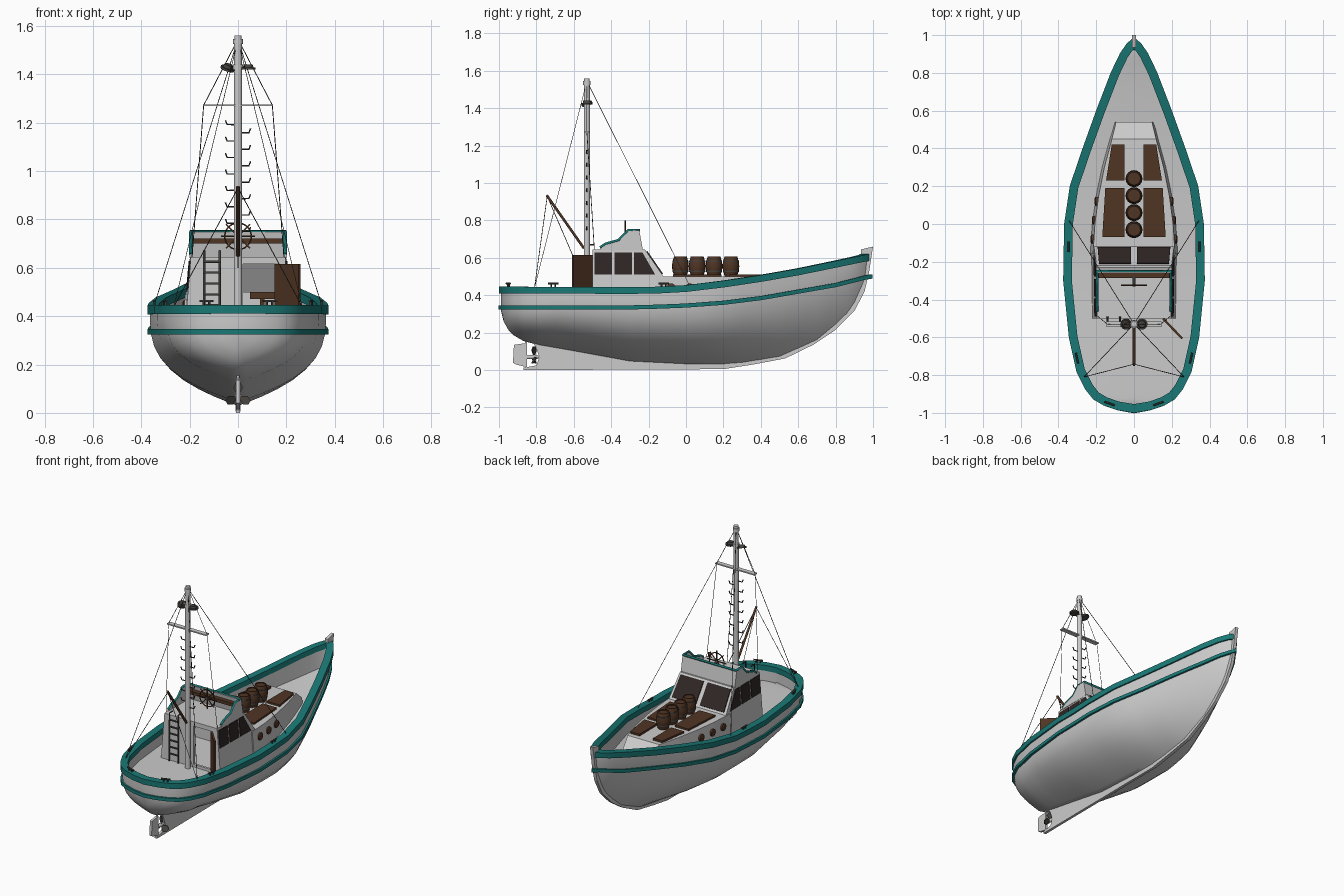
import bpy, bmesh, math
from mathutils import Vector, Euler

if "Cube" in bpy.data.objects:
    bpy.data.objects.remove(bpy.data.objects["Cube"])

def mat(name, c):
    m = bpy.data.materials.new(name)
    m.diffuse_color = (*c, 1)
    m.use_nodes = True
    m.node_tree.nodes["Principled BSDF"].inputs["Base Color"].default_value = m.diffuse_color
    return m

TEAL = mat("teal_paint", (0.01, 0.19, 0.18))
WOOD = mat("brown_wood", (0.08, 0.035, 0.017))
GLASS = mat("dark_glass", (0.03, 0.02, 0.018))
DARK = mat("dark_metal", (0.06, 0.055, 0.05))

def finish(name, bm, m=None, smooth=None):
    bmesh.ops.remove_doubles(bm, verts=bm.verts, dist=1e-5)
    bmesh.ops.recalc_face_normals(bm, faces=bm.faces)
    me = bpy.data.meshes.new(name)
    bm.to_mesh(me)
    bm.free()
    ob = bpy.data.objects.new(name, me)
    bpy.context.collection.objects.link(ob)
    if m:
        me.materials.append(m)
    if smooth:
        bpy.ops.object.select_all(action='DESELECT')
        ob.select_set(True)
        bpy.context.view_layer.objects.active = ob
        bpy.ops.object.shade_smooth_by_angle(angle=math.radians(smooth))
    return ob

def loft(name, rows, m=None, smooth=None, loop=False, ring=False, caps=False):
    """Skin a list of equally long point rows."""
    bm = bmesh.new()
    vs = [[bm.verts.new(p) for p in r] for r in rows]
    n, k = len(vs), len(vs[0])
    for i in range(n if loop else n - 1):
        for j in range(k if ring else k - 1):
            a, b = vs[i], vs[(i + 1) % n]
            bm.faces.new((a[j], b[j], b[(j + 1) % k], a[(j + 1) % k]))
    if caps:
        bm.faces.new(vs[0])
        bm.faces.new(vs[-1])
    return finish(name, bm, m, smooth)

def poly(name, pts, vec, m=None):
    """Polygon extruded by a vector."""
    v = Vector(vec)
    return loft(name, [[Vector(p) for p in pts], [Vector(p) + v for p in pts]], m, ring=True, caps=True)

def box(name, lo, hi, m=None):
    (a, b, c), (d, e, f) = lo, hi
    return poly(name, [(a, b, c), (d, b, c), (d, e, c), (a, e, c)], (0, 0, f - c), m)

def lathe(name, prof, loc, rot=(0, 0, 0), n=16, m=None):
    E = Euler(rot).to_matrix()
    rows = [[E @ Vector((r * math.cos(a), r * math.sin(a), z)) + Vector(loc)
             for a in (2 * math.pi * i / n for i in range(n))] for r, z in prof]
    return loft(name, rows, m, 40, ring=True, caps=True)

def wires(name, paths, r, m=None, res=1):
    cu = bpy.data.curves.new(name, 'CURVE')
    cu.dimensions = '3D'
    cu.bevel_depth, cu.bevel_resolution, cu.use_fill_caps = r, res, True
    for p in paths:
        s = cu.splines.new('POLY')
        s.points.add(len(p) - 1)
        for q, c in zip(s.points, p):
            q.co = (*c, 1)
    ob = bpy.data.objects.new(name, cu)
    bpy.context.collection.objects.link(ob)
    if m:
        cu.materials.append(m)
    bpy.ops.object.select_all(action='DESELECT')
    ob.select_set(True)
    bpy.context.view_layer.objects.active = ob
    bpy.ops.object.convert(target='MESH')

def interp(t, y):
    if y <= t[0][0]:
        return t[0][1]
    for (a, u), (b, v) in zip(t, t[1:]):
        if y <= b:
            return u + (v - u) * (y - a) / (b - a)
    return t[-1][1]

# hull lines: half width, keel, sheer, rubbing strake, section fullness
W = [(-.99, 0), (-.975, .09), (-.95, .16), (-.92, .21), (-.87, .25), (-.78, .295), (-.6, .335), (-.3, .365), (0, .36),
     (.2, .33), (.4, .262), (.6, .19), (.8, .113), (.9, .065), (.95, .03), (.975, 0)]
K = [(-.99, .32), (-.975, .26), (-.95, .215), (-.9, .165), (-.8, .135), (-.6, .1), (-.3, .045), (0, .03), (.25, .028),
     (.5, .065), (.7, .15), (.85, .27), (.93, .38), (.975, .52)]
S = [(-.99, .44), (-.2, .437), (0, .448), (.2, .472), (.4, .502), (.6, .537), (.8, .578), (.975, .615)]
R = [(-.25, .335), (0, .345), (.2, .36), (.4, .385), (.6, .42), (.8, .455), (.975, .5)]
P = [(-.99, 5), (-.7, 3.4), (.1, 3.4), (.9, 2)]
YS = sorted({y for y, _ in W} | {-.7, -.45, -.15, .1, .3, .5, .7, .86})
LOOP = [(1, y) for y in YS] + [(-1, y) for y in YS[-2:0:-1]]

def section(y, t):
    return interp(W, y) * (1 - (1 - t) ** interp(P, y))

def offset(pts, d):
    out = []
    for i, p in enumerate(pts):
        a = (p - pts[i - 1]).normalized()
        b = (pts[(i + 1) % len(pts)] - p).normalized()
        n1, n2 = Vector((a.y, -a.x)), Vector((b.y, -b.x))
        n = (n1 + n2).normalized()
        out.append(p + n * d / max(n.dot(n1), .5))
    return out

sheer = [Vector((s * interp(W, y), y)) for s, y in LOOP]
inner = offset(sheer, -.03)
cols = []
for (s, y), q in zip(LOOP, inner):
    k, h = interp(K, y), interp(S, y)
    col = [(s * section(y, t), y, k + (h - k) * t) for t in ((i / 10) ** 1.5 for i in range(11))]
    d = h - .1 - .05 * max(0, min(1, y / .8))
    cols.append(col + [(q.x, q.y, h), (q.x, q.y, d), (0, q.y, d + .005)])
loft("hull_and_deck", cols, None, 40, loop=True)

def band(name, base, table, o, i, lo, hi):
    A, B = offset(base, o), offset(base, i)
    rows = []
    for a, b, (s, y) in zip(A, B, LOOP):
        z = interp(table, y)
        rows.append([(a.x, a.y, z + lo), (a.x, a.y, z + hi), (b.x, b.y, z + hi), (b.x, b.y, z + lo)])
    loft(name, rows, TEAL, 30, loop=True, ring=True)

band("gunwale_rail", sheer, S, .01, -.036, -.03, .006)
strake = []
for s, y in LOOP:
    k, h = interp(K, y), interp(S, y)
    strake.append(Vector((s * section(y, max(0, min(1, (interp(R, y) - k) / (h - k)))), y)))
band("rubbing_strake", strake, R, .012, -.012, -.011, .011)

# keel, stem, rudder, propeller
def plate(name, yz, t, m=None):
    return poly(name, [(-t / 2, y, z) for y, z in yz], (t, 0, 0), m)

plate("keel", [(-.87, .0), (.2, .005), (.2, .05), (-.3, .06), (-.6, .11), (-.82, .15), (-.8, .115), (-.785, .07),
               (-.8, .025), (-.87, .012)], .018)
out = [(.2, .005), (.36, .03), (.53, .062), (.68, .135), (.8, .215), (.9, .315), (.955, .42), (.98, .53), (1, .66)]
inn = [(.935, .645), (.94, .53), (.91, .42), (.86, .315), (.77, .235), (.65, .165), (.5, .1), (.35, .07), (.2, .05)]
loft("stem", [[(-.011, *a), (.011, *a), (.011, *b), (-.011, *b)] for a, b in zip(out, inn[::-1])], ring=True, caps=True)
plate("rudder", [(-.925, .04), (-.91, .03), (-.85, .015), (-.85, .145), (-.92, .135)], .016)
wires("rudder_stock", [[(0, -.855, .01), (0, -.855, .19)]], .007)
lathe("propeller_hub", [(.004, -.03), (.012, -.01), (.012, .04)], (0, -.81, .07), (math.pi / 2, 0, 0), 10)
for i in range(3):
    a = math.pi / 2 + i * 2 * math.pi / 3
    c, s = math.cos(a), math.sin(a)
    pts = [(r * c - w * s, -.815 + w * .6, .07 + r * s + w * c)
           for r, w in ((.01, -.006), (.035, -.02), (.055, -.01), (.055, .01), (.035, .02), (.01, .006))]
    poly("propeller_blade", pts, (0, .005, 0), DARK)

# low forward cabin with portholes and hatch covers
T = [(-.16, .222, .5), (0, .212, .5), (.15, .192, .5), (.3, .162, .5), (.45, .122, .498), (.54, .1, .43)]
loft("forward_cabin", [[(-h - .01, y, .34), (-h + .005, y, z), (h - .005, y, z), (h + .01, y, .34)] for y, h, z in T],
     None, ring=True, caps=True)
TX = [(y, h) for y, h, z in T]
for s in (1, -1):
    for y in (-.08, .02, .12):
        lathe("porthole", [(.024, -.008), (.024, .006), (.018, .009)], (s * (interp(TX, y) + .003), y, .44),
              (0, s * math.pi / 2, 0), 14, WOOD)
    for a, b, wa, wb in ((-.07, .19, .168, .152), (.23, .42, .148, .118)):
        poly("hatch_cover", [(s * .05, a, .495), (s * wa, a, .495), (s * wb, b, .495), (s * .05, b, .495)],
             (0, 0, .017), WOOD)
for y in (-.03, .06, .15, .24):
    prof = [(.034, .5), (.037, .515), (.043, .535), (.045, .555), (.043, .575), (.037, .598), (.034, .608), (.03, .608), (.03, .602)]
    lathe("barrel", prof, (0, y, 0), m=WOOD)
    for z, r in ((.528, .043), (.582, .043)):
        lathe("barrel_hoop", [(r, z - .004), (r, z + .004)], (0, y, 0), m=DARK)

# wheelhouse shell with door opening
def hx(y, z):
    return .22 + .005 * (y + .5) / .38 - (z - .34) * .082

prof = [(-.5, .34), (-.5, .645), (-.22, .645), (-.12, .5), (-.12, .34)]
house = loft("wheelhouse", [[(s * hx(*p), *p) for p in prof] for s in (-1, 1)], ring=True, caps=True)
inside = [(-.485, .355), (-.485, .63), (-.228, .63), (-.14, .5), (-.14, .355)]
cuts = [loft("interior_cutter", [[(s * (hx(*p) - .014), *p) for p in inside] for s in (-1, 1)], ring=True, caps=True),
        box("door_cutter", (.02, -.55, .36), (.15, -.45, .615))]
for c in cuts:
    b = house.modifiers.new("cut", 'BOOLEAN')
    b.object, b.solver = c, 'EXACT'
    c.hide_render = True
    c.hide_set(True)
for s in (1, -1):
    for a, b, c, d in ((-.49, -.395, -.395, -.49), (-.383, -.29, -.29, -.383), (-.278, -.165, -.233, -.278)):
        q = [(s * (hx(y, z) - .005), y, z) for y, z in ((a, .51), (b, .51), (c, .628), (d, .628))]
        poly("side_window", q, (s * .009, 0, .001), GLASS)
    q = [(s * x, -.22 + .1 * t, .645 - .145 * t) for x, t in ((.015, .08), (.185, .08), (.192, .92), (.015, .92))]
    poly("windshield", q, (0, .005, .004), GLASS)
poly("door", [(.15, -.505, .36), (.25, -.61, .36), (.25, -.61, .615), (.15, -.505, .615)], (.009, .008, 0), WOOD)
box("cabin_table", (.05, -.3, .47), (.15, -.2, .5), WOOD)
box("cabin_table_leg", (.09, -.26, .355), (.11, -.24, .47), WOOD)

# upper steering position
side = [(-.46, .64), (-.46, .655), (-.43, .675), (-.36, .695), (-.31, .748), (-.25, .748), (-.23, .64)]
for s in (1, -1):
    poly("bridge_side", [(s * .2, y, z) for y, z in side], (-s * .01, 0, 0))
poly("bridge_front", [(-.2, -.25, .748), (.2, -.25, .748), (.2, -.23, .64), (-.2, -.23, .64)], (0, -.01, 0))
trim = [(.195, y, z) for y, z in side[1:6]]
wires("bridge_trim", [trim + [(-x, y, z) for x, y, z in trim[::-1]]], .008, TEAL)
box("bridge_dashboard", (-.188, -.285, .7), (.188, -.255, .722), WOOD)
c8 = [(math.cos(i * math.pi / 12), math.sin(i * math.pi / 12)) for i in range(25)]
wires("steering_wheel", [[(.055 * a, -.325, .73 + .055 * b) for a, b in c8]] +
      [[(-.07 * a, -.325, .73 - .07 * b), (.07 * a, -.325, .73 + .07 * b)] for a, b in c8[:12:3]], .0035, WOOD)
wires("wheel_shaft", [[(0, -.33, .73), (0, -.26, .71)]], .008, DARK)

# mast, steps, spreader, lamps, boom, rigging
M = -.53
lathe("mast", [(.017, .34), (.017, 1.42), (.021, 1.42), (.021, 1.44), (.016, 1.44), (.016, 1.525), (.02, 1.525),
               (.02, 1.545), (.015, 1.545), (.015, 1.56)], (0, M, 0), n=14)
wires("mast_steps", [[(0, M, z), (s * .045, M, z), (s * .052, M, z + .018)]
                     for i in range(14) for s, z in (((-1) ** i, .75 + i * .034),)], .0035, DARK)
box("spreader", (-.145, M - .015, 1.268), (.145, M + .015, 1.276))
for s, rot in ((1, 0), (-1, .3)):
    lathe("mast_lamp", [(.03, -.006), (.03, .004), (.022, .004), (.018, .016)], (s * .042, M, 1.425), (rot, rot, 0), 14, DARK)
wires("boom", [[(0, -.545, .65), (0, -.745, .935)]], .008, WOOD)
top, tip = (0, M, 1.545), (0, -.742, .93)
rig = [[tip, (0, -.6, .6)]]
for s in (1, -1):
    rig += [[top, (s * .345, .02, .45)], [top, (s * .265, -.81, .44)], [tip, (s * .265, -.81, .44)],
            [top, (s * .142, M, 1.272), (s * .19, -.49, .645)]]
wires("rigging", rig, .0018, DARK, 0)

# ladder and deck cleats
wires("ladder", [[(x, -.525, .35), (x, -.525, .67), (x, -.49, .67)] for x in (-.14, -.075)] +
      [[(-.14, -.525, z), (-.075, -.525, z)] for z in (.4, .445, .49, .535, .58, .625)], .005, DARK)
cl = []
for x, y, dx, dy in ((.347, -.12, 0, .028), (.302, -.71, .006, .028), (.13, -.95, .028, .01)):
    for s in (1, -1):
        cl.append([(s * (x - dx), y - dy, .463), (s * (x + dx), y + dy, .463)])
        cl += [[(s * (x + k * dx), y + k * dy, .435), (s * (x + k * dx), y + k * dy, .463)] for k in (-.4, .4)]
wires("cleats", cl, .005, DARK)
